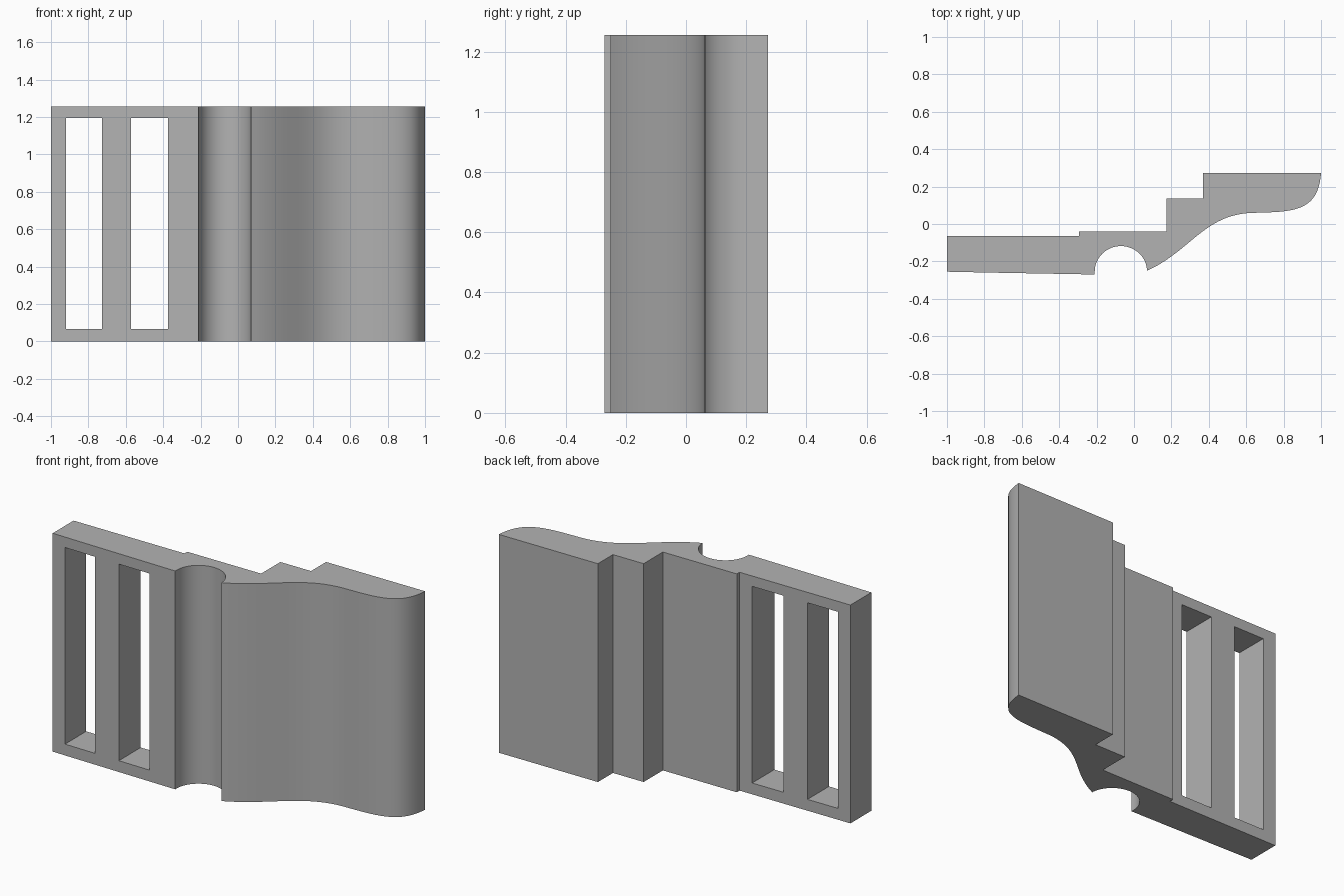
import bpy, bmesh, math
from mathutils import Vector
from mathutils.geometry import interpolate_bezier

cube = bpy.data.objects.get("Cube")
if cube:
    bpy.data.objects.remove(cube, do_unlink=True)

HEIGHT = 1.255

grey = bpy.data.materials.new("plain grey")
grey.use_nodes = True
colour = (0.45, 0.45, 0.45, 1)
grey.diffuse_color = colour
grey.node_tree.nodes["Principled BSDF"].inputs["Base Color"].default_value = colour


def extrude_profile(name, points, z0, z1):
    """Solid prism from an outline in x and y."""
    bm = bmesh.new()
    base = bm.faces.new([bm.verts.new((x, y, z0)) for x, y in points])
    top = bmesh.ops.extrude_face_region(bm, geom=[base])["geom"]
    bmesh.ops.translate(bm, vec=(0, 0, z1 - z0),
                        verts=[v for v in top if isinstance(v, bmesh.types.BMVert)])
    bmesh.ops.recalc_face_normals(bm, faces=bm.faces)
    mesh = bpy.data.meshes.new(name)
    bm.to_mesh(mesh)
    bm.free()
    mesh.materials.append(grey)
    obj = bpy.data.objects.new(name, mesh)
    bpy.context.collection.objects.link(obj)
    return obj


def curve(*controls):
    pts = interpolate_bezier(*[Vector(c) for c in controls], 24)
    return [(p.x, p.y) for p in pts]


# Front of the strap plate, then the round groove
outline = [(-1, -0.255), (-0.76, -0.26), (-0.21, -0.27)]
outline += [(-0.07 - 0.14 * math.cos(a), -0.255 + 0.137 * math.sin(a))
            for a in [math.pi * i / 32 for i in range(32)]]
# Sweeping front surface and rounded end
outline += curve((0.07, -0.25), (0.31, -0.14), (0.38, 0.06), (0.65, 0.06))
outline += curve((0.65, 0.06), (0.86, 0.065), (0.985, 0.07), (1, 0.272))[1:]
# Stepped back
outline += [(0.37, 0.272), (0.37, 0.135), (0.175, 0.135), (0.175, -0.04),
            (-0.295, -0.04), (-0.295, -0.065), (-1, -0.065)]
body = extrude_profile("buckle_body", outline, 0, HEIGHT)

# Two strap slots cut through the plate
for x0, x1 in [(-0.92, -0.727), (-0.573, -0.375)]:
    cutter = extrude_profile("slot_cutter", [(x0, -0.5), (x1, -0.5), (x1, 0.3), (x0, 0.3)],
                             0.065, HEIGHT - 0.06)
    cutter.hide_render = True
    cut = body.modifiers.new("strap slot", "BOOLEAN")
    cut.operation = "DIFFERENCE"
    cut.solver = "EXACT"
    cut.object = cutter
    bpy.ops.object.select_all(action="DESELECT")
    body.select_set(True)
    bpy.context.view_layer.objects.active = body
    bpy.ops.object.modifier_apply(modifier=cut.name)
    bpy.data.objects.remove(cutter, do_unlink=True)

bpy.ops.object.shade_smooth_by_angle(angle=math.radians(30))
